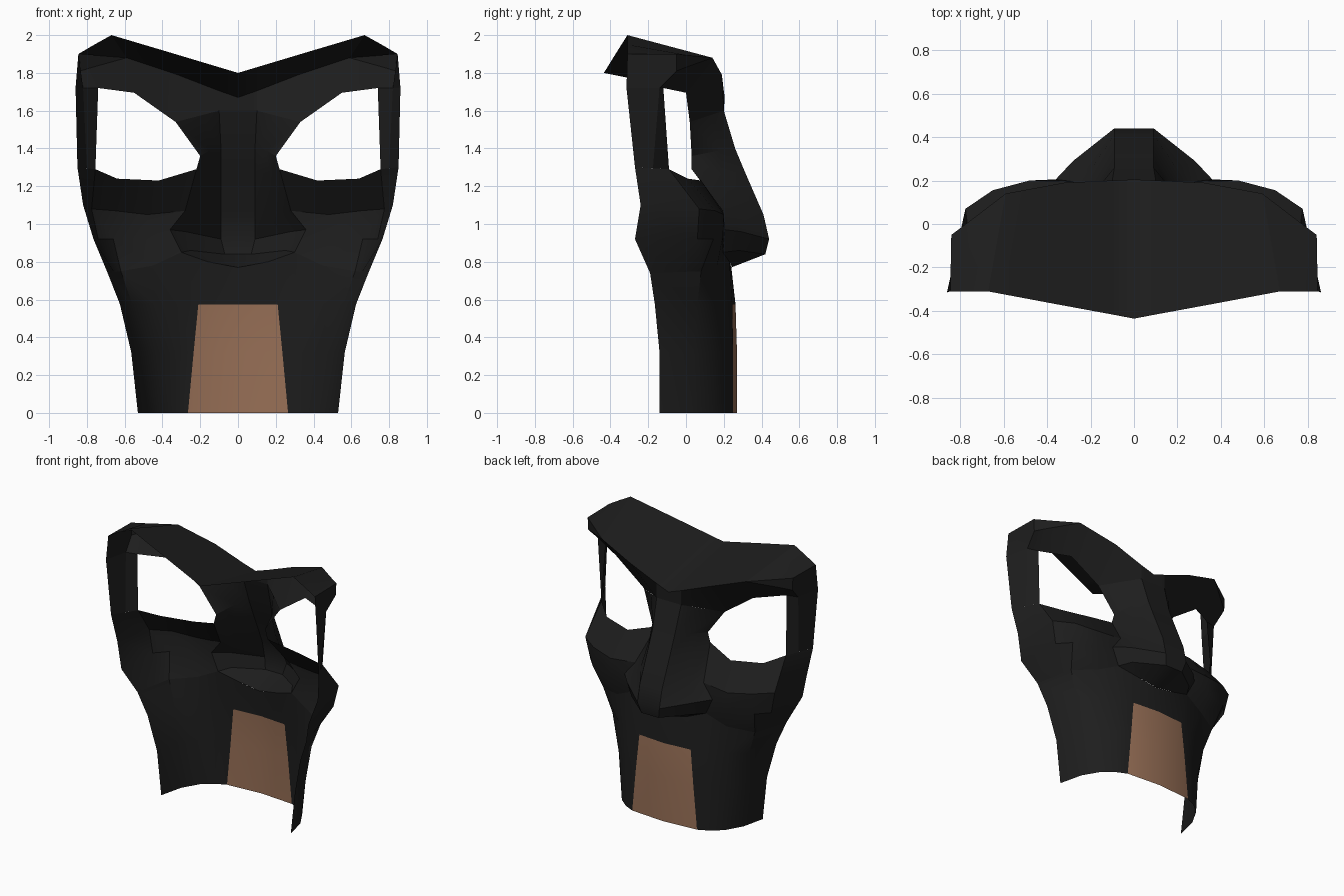
import bpy
import bmesh
import math

cube = bpy.data.objects.get("Cube")
if cube:
    bpy.data.objects.remove(cube, do_unlink=True)


def make_material(name, colour):
    material = bpy.data.materials.new(name)
    material.use_nodes = True
    material.diffuse_color = colour
    shader = material.node_tree.nodes["Principled BSDF"]
    shader.inputs["Base Color"].default_value = colour
    shader.inputs["Roughness"].default_value = 0.8
    return material


black = make_material("matte_black", (.0125, .0125, .0125, 1))
tan = make_material("tan_brown", (.315, .162, .095, 1))


def loft(name, rows, tan_rule=None):
    """Skin rows of points, listed from bottom to top and centre to side, then mirror."""
    mesh = bpy.data.meshes.new(name)
    bm = bmesh.new()
    grid = [[bm.verts.new(point) for point in row] for row in rows]
    for r, (low, high) in enumerate(zip(grid, grid[1:])):
        for c in range(len(low) - 1):
            face = bm.faces.new((low[c], high[c], high[c + 1], low[c + 1]))
            face.smooth = True
            if tan_rule and tan_rule(r, c):
                face.material_index = 1
    bmesh.ops.remove_doubles(bm, verts=bm.verts[:], dist=.001)
    bm.to_mesh(mesh)
    bm.free()
    mesh.set_sharp_from_angle(angle=math.radians(30))
    mesh.materials.append(black)
    mesh.materials.append(tan)
    part = bpy.data.objects.new(name, mesh)
    bpy.context.collection.objects.link(part)
    mirror = part.modifiers.new("left_right_mirror", 'MIRROR')
    mirror.use_axis[0] = True
    mirror.use_clip = True
    return part


def level(z, *points):
    """Place a flat cross-section at one height."""
    return [(x, y, z) for x, y in points]


def nose_row(ridge, wing, base):
    """Add the centre point beside the ridge, giving the nose a flat front."""
    return [(0, ridge[1], ridge[2]), ridge, wing, base]


# Seams shared by neighbouring parts
lip_middle = [(0, .24, .77), (.16, .23, .8)]
lip_corner = (.3, .195, .85)
jaw_side = [(.45, .165, .78), (.62, .08, .75)]
jaw_end = (.69, -.19, .74)
wing_base = (.36, .205, .97)
nose_side = (.28, .195, 1.07)
tear_duct = (.22, .03, 1.29)
eye_inner = (.2, .03, 1.36)
lid_inner = (.33, .02, 1.54)
bridge_top = (.1, .2, 1.6)
eye_low_outer = (.755, -.09, 1.29)
cheek_end = (.85, -.27, 1.3)
eye_top_outer = (.74, -.12, 1.72)
temple_front = (.82, -.14, 1.72)
temple_back = (.86, -.315, 1.72)
temple_peak = (.845, -.31, 1.9)
brow_line = [(0, .205, 1.67), (.1, .2, 1.705), (.32, .19, 1.79), (.59, .14, 1.88)]

# Jaw, with the tan panel in its middle
loft("jaw", [
    level(0, (0, .27), (.265, .25), (.34, .215), (.42, .15), (.49, .03), (.53, -.14)),
    level(.32, (0, .27), (.235, .25), (.33, .22), (.44, .15), (.525, .04), (.565, -.14)),
    level(.575, (0, .262), (.21, .245), (.32, .215), (.44, .16), (.56, .06), (.625, -.165)),
    lip_middle + [lip_corner] + jaw_side + [jaw_end],
], tan_rule=lambda r, c: c == 0 and r < 2)

# Cheeks, up to the lower eye rim
loft("cheeks", [
    [lip_corner] + jaw_side + [(.655, -.055, .745), jaw_end],
    [wing_base, (.49, .195, .93), (.66, .145, .92), (.74, .06, .92), (.765, -.27, .92)],
    [nose_side, (.48, .2, 1.05), (.65, .155, 1.07), (.775, .07, 1.08), (.82, -.24, 1.1)],
    [tear_duct, (.42, .08, 1.23), (.64, .01, 1.24), eye_low_outer, cheek_end],
])

# Nose, from the underside up to the bridge
loft("nose", [
    [lip_middle[0], (.06, .24, .78), lip_middle[1], lip_corner],
    nose_row((.07, .42, .84), (.25, .28, .86), lip_corner),
    nose_row((.09, .44, .92), (.28, .29, .96), wing_base),
    nose_row((.09, .41, 1.05), (.2, .25, 1.07), nose_side),
    nose_row((.09, .31, 1.28), (.17, .19, 1.26), tear_duct),
    nose_row((.09, .26, 1.4), (.15, .18, 1.39), eye_inner),
    nose_row(bridge_top, (.2, .125, 1.575), lid_inner),
])

# Side straps outside the eye openings
loft("eye_side_straps", [
    [eye_low_outer, (.8, -.175, 1.295), cheek_end],
    [eye_top_outer, temple_front, temple_back],
])

# Brow front, raised outer corners and the flared top plate
loft("brow", [
    [(0, .2, 1.6), bridge_top, lid_inner, (.55, 0, 1.695),
     eye_top_outer, temple_front, temple_back],
    brow_line + [(.77, 0, 1.83), (.835, -.05, 1.81), temple_peak],
    brow_line + [(.76, .01, 1.893), (.84, -.05, 1.9), temple_peak],
    [(0, -.435, 1.8), (.1, -.416, 1.83), (.35, -.37, 1.905), (.67, -.31, 2),
     (.76, -.31, 1.95), temple_peak, temple_peak],
])
